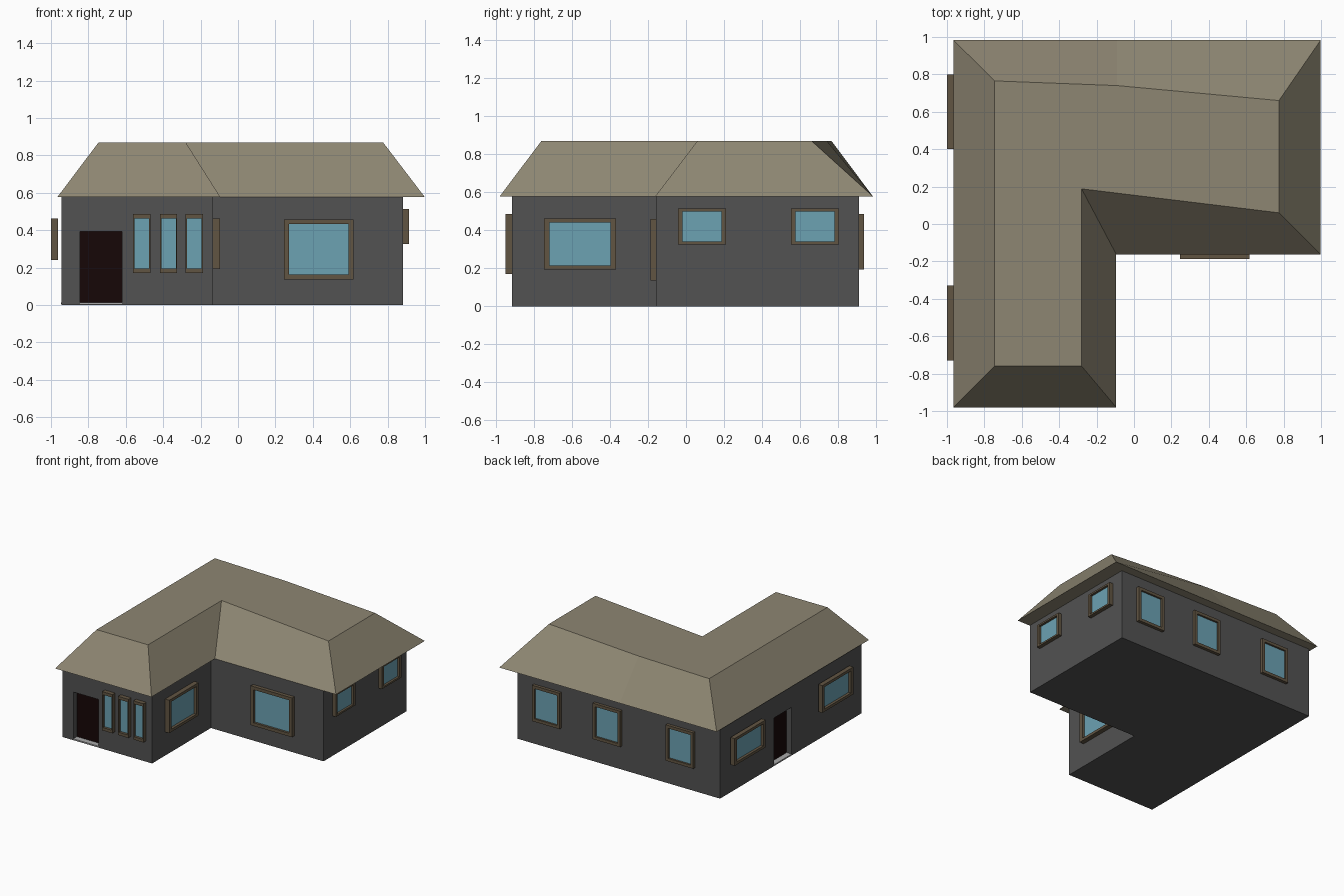
import bpy, bmesh
from mathutils import Vector

if "Cube" in bpy.data.objects:
    bpy.data.objects.remove(bpy.data.objects["Cube"])


def material(name, rgb):
    m = bpy.data.materials.new(name)
    m.diffuse_color = (*rgb, 1)
    m.use_nodes = True
    m.node_tree.nodes["Principled BSDF"].inputs["Base Color"].default_value = m.diffuse_color
    return m


WALL = material("wall_grey", (0.085, 0.085, 0.085))
ROOF = material("roof_tan", (0.27, 0.24, 0.17))
FRAME = material("frame_brown", (0.12, 0.09, 0.055))
GLASS = material("glass_blue", (0.15, 0.36, 0.45))
DOOR = material("door_dark", (0.008, 0.002, 0.002))
STEP = material("step_grey", (0.4, 0.4, 0.4))


def finish(name, bm, mat):
    bmesh.ops.recalc_face_normals(bm, faces=bm.faces)
    me = bpy.data.meshes.new(name)
    bm.to_mesh(me)
    bm.free()
    ob = bpy.data.objects.new(name, me)
    bpy.context.collection.objects.link(ob)
    if mat:
        me.materials.append(mat)
    return ob


def add_box(bm, lo, hi):
    lo, hi = Vector(lo), Vector(hi)
    vs = bmesh.ops.create_cube(bm, size=1)["verts"]
    for v in vs:
        v.co = (lo + hi) / 2 + v.co * (hi - lo)


def box(name, lo, hi, mat):
    bm = bmesh.new()
    add_box(bm, [min(p) for p in zip(lo, hi)], [max(p) for p in zip(lo, hi)])
    return finish(name, bm, mat)


# L-shaped walls
plan = [(-.945, -.915), (-.135, -.915), (-.135, -.157), (.882, -.157), (.882, .91), (-.945, .91)]
bm = bmesh.new()
base = bm.faces.new([bm.verts.new((x, y, 0)) for x, y in plan])
top = bmesh.ops.extrude_face_region(bm, geom=[base])["geom"]
bmesh.ops.translate(bm, vec=(0, 0, .578), verts=[g for g in top if isinstance(g, bmesh.types.BMVert)])
walls = finish("walls", bm, WALL)

# Hipped roof: eave loop, flat top loop, sloped sides between
eave = [(-.965, -.98), (-.095, -.98), (-.095, -.162), (.998, -.162), (.998, .983), (-.09, .983), (-.965, .983)]
ridge = [(-.745, -.76), (-.28, -.76), (-.28, .188), (.775, .06), (.775, .66), (-.09, .74), (-.745, .765)]
bm = bmesh.new()
lower = [bm.verts.new((x, y, .578)) for x, y in eave]
upper = [bm.verts.new((x, y, .87)) for x, y in ridge]
bm.faces.new(lower[::-1])
bm.faces.new(upper)
for i in range(7):
    j = (i + 1) % 7
    bm.faces.new((lower[i], lower[j], upper[j], upper[i]))
finish("roof", bm, ROOF)


# Windows: four-bar frame and a set-back pane on a wall facing along one axis
def window(name, axis, near, far, a0, a1, z0, z1, bw, bh):
    def p(d, a, z):
        return (d, a, z) if axis == 0 else (a, d, z)
    bm = bmesh.new()
    for u0, u1, v0, v1 in ((a0, a0 + bw, z0, z1), (a1 - bw, a1, z0, z1),
                           (a0 + bw, a1 - bw, z0, z0 + bh), (a0 + bw, a1 - bw, z1 - bh, z1)):
        lo, hi = p(near, u0, v0), p(far, u1, v1)
        add_box(bm, [min(q) for q in zip(lo, hi)], [max(q) for q in zip(lo, hi)])
    finish(name + "_frame", bm, FRAME)
    pane = near + (far - near) * .4
    box(name + "_glass", p(near, a0 + bw, z0 + bh), p(pane, a1 - bw, z1 - bh), GLASS)


for i, x in enumerate((-.561, -.417, -.28)):
    window(f"narrow_window_{i + 1}", 1, -.915, -.95, x, x + .092, .17, .486, .007, .024)
window("front_window", 1, -.157, -.187, .246, .618, .137, .458, .027, .026)
window("inner_window", 0, -.135, -.097, -.747, -.368, .193, .462, .03, .022)
for i, y in enumerate((-.042, .553)):
    window(f"right_window_{i + 1}", 0, .882, .913, y, y + .252, .326, .514, .024, .014)
for i, y in enumerate((-.73, .4)):
    window(f"left_window_{i + 1}", 0, -.963, -1, y, y + .4, .24, .463, .03, .022)
for i, x in enumerate((-.72, -.06, .487)):
    window(f"back_window_{i + 1}", 1, .91, .935, x, x + .25, .193, .486, .024, .024)


# Doors: recess cut into the wall, dark panel and pale threshold
def door(name, axis, wall, a0, a1):
    def p(d, a, z):
        return (d, a, z) if axis == 0 else (a, d, z)
    cut = box(name + "_cutter", p(wall - .05, a0, .01), p(wall + .05, a1, .393), None)
    cut.hide_render = True
    cut.hide_viewport = True
    mod = walls.modifiers.new(name, "BOOLEAN")
    mod.operation, mod.object, mod.solver = "DIFFERENCE", cut, "EXACT"
    box(name + "_panel", p(wall + .045, a0, .01), p(wall + .055, a1, .393), DOOR)
    box(name + "_threshold", p(wall - .001, a0, .004), p(wall + .045, a1, .012), STEP)


door("front_door", 1, -.915, -.845, -.62)
door("side_door", 0, -.945, -.012, .215)
